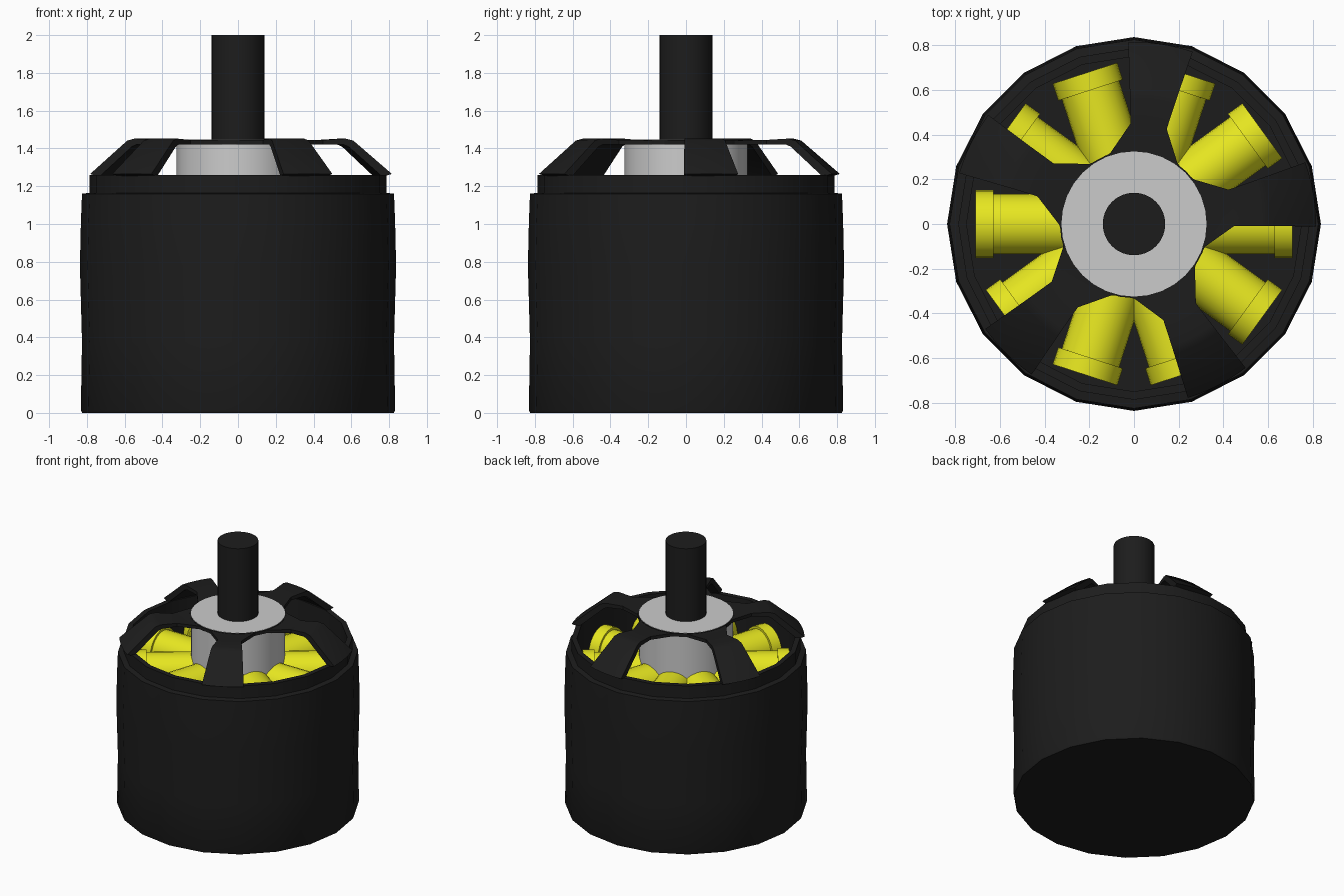
import bpy, bmesh
from math import sin, cos, pi, radians

if "Cube" in bpy.data.objects:
    bpy.data.objects.remove(bpy.data.objects["Cube"])


def material(name, rgb):
    m = bpy.data.materials.new(name)
    m.diffuse_color = (*rgb, 1)
    m.use_nodes = True
    m.node_tree.nodes["Principled BSDF"].inputs["Base Color"].default_value = m.diffuse_color
    return m


BLACK = material("black", (0.012, 0.012, 0.012))
YELLOW = material("yellow", (0.8, 0.8, 0.015))


def finish(name, bm, mat=None, angle=30):
    bmesh.ops.remove_doubles(bm, verts=bm.verts, dist=1e-5)
    bmesh.ops.recalc_face_normals(bm, faces=bm.faces)
    me = bpy.data.meshes.new(name)
    bm.to_mesh(me)
    bm.free()
    ob = bpy.data.objects.new(name, me)
    bpy.context.collection.objects.link(ob)
    if mat:
        me.materials.append(mat)
    bpy.ops.object.select_all(action='DESELECT')
    ob.select_set(True)
    bpy.context.view_layer.objects.active = ob
    bpy.ops.object.shade_smooth_by_angle(angle=radians(angle))
    return ob


def bridge(bm, a, b):
    n = len(a)
    for i in range(n):
        bm.faces.new((a[i], a[(i + 1) % n], b[(i + 1) % n], b[i]))


def lathe(name, profile, sides, mat=None, closed=False):
    """Revolve (radius, z) points; open profiles get capped ends."""
    bm = bmesh.new()
    rings = [[bm.verts.new((r * cos(2 * pi * i / sides), r * sin(2 * pi * i / sides), z))
              for i in range(sides)] for r, z in profile]
    for a, b in zip(rings, rings[1:]):
        bridge(bm, a, b)
    if closed:
        bridge(bm, rings[-1], rings[0])
    else:
        bm.faces.new(rings[0])
        bm.faces.new(rings[-1])
    return finish(name, bm, mat)


# Outer can: slightly bulging wall, stepped rim, hollow with closed floor
lathe("can", [(.825, 0), (.832, .015), (.826, .38), (.837, .78), (.832, 1.0), (.826, 1.16),
              (.787, 1.165), (.787, 1.26), (.75, 1.26), (.75, .06)], 20, BLACK)

# Central hub, shaft and thin collar
lathe("hub", [(.325, .06), (.325, 1.447)], 32)
lathe("shaft", [(.14, 1.40), (.14, 2.0)], 32, BLACK)
lathe("collar", [(.32, 1.42), (.332, 1.42), (.332, 1.445), (.32, 1.445)], 32, BLACK, True)

# Five bent spokes: top and bottom profile with half angle in degrees
TOP = [(.325, 1.443), (.335, 1.443), (.45, 1.445), (.57, 1.452), (.61, 1.442), (.815, 1.265)]
BOTTOM = [(.325, 1.42), (.335, 1.42), (.45, 1.42), (.56, 1.42), (.585, 1.41), (.765, 1.25)]
HALF = [36, 27, 10.5, 10.3, 10.3, 10.3]
STEPS = 6
for k in range(5):
    bm = bmesh.new()
    loops = []
    for (rt, zt), (rb, zb), h in zip(TOP, BOTTOM, HALF):
        ang = [radians(9.5 + 72 * k + h * (2 * i / STEPS - 1)) for i in range(STEPS + 1)]
        loops.append([bm.verts.new((rt * cos(a), rt * sin(a), zt)) for a in ang] +
                     [bm.verts.new((rb * cos(a), rb * sin(a), zb)) for a in reversed(ang)])
    for a, b in zip(loops, loops[1:]):
        bridge(bm, a, b)
    bm.faces.new(loops[0])
    bm.faces.new(loops[-1])
    finish(f"spoke_{k + 1}", bm, BLACK)

# Ten radial coils: capsule cross-section with a wider outer flange
for k in range(10):
    bm = bmesh.new()
    t = radians(36 * k)
    loops = []
    for x, w in [(.30, .135), (.63, .135), (.63001, .152), (.71, .152)]:
        loop = []
        for j in range(26):
            a = pi * (j if j < 13 else j - 1) / 12
            y, z = w * cos(a), w * sin(a) + (1.01 if j < 13 else .3)
            loop.append(bm.verts.new((x * cos(t) - y * sin(t), x * sin(t) + y * cos(t), z)))
        loops.append(loop)
    for a, b in zip(loops, loops[1:]):
        bridge(bm, a, b)
    bm.faces.new(loops[0])
    bm.faces.new(loops[-1])
    finish(f"coil_{k + 1}", bm, YELLOW)
